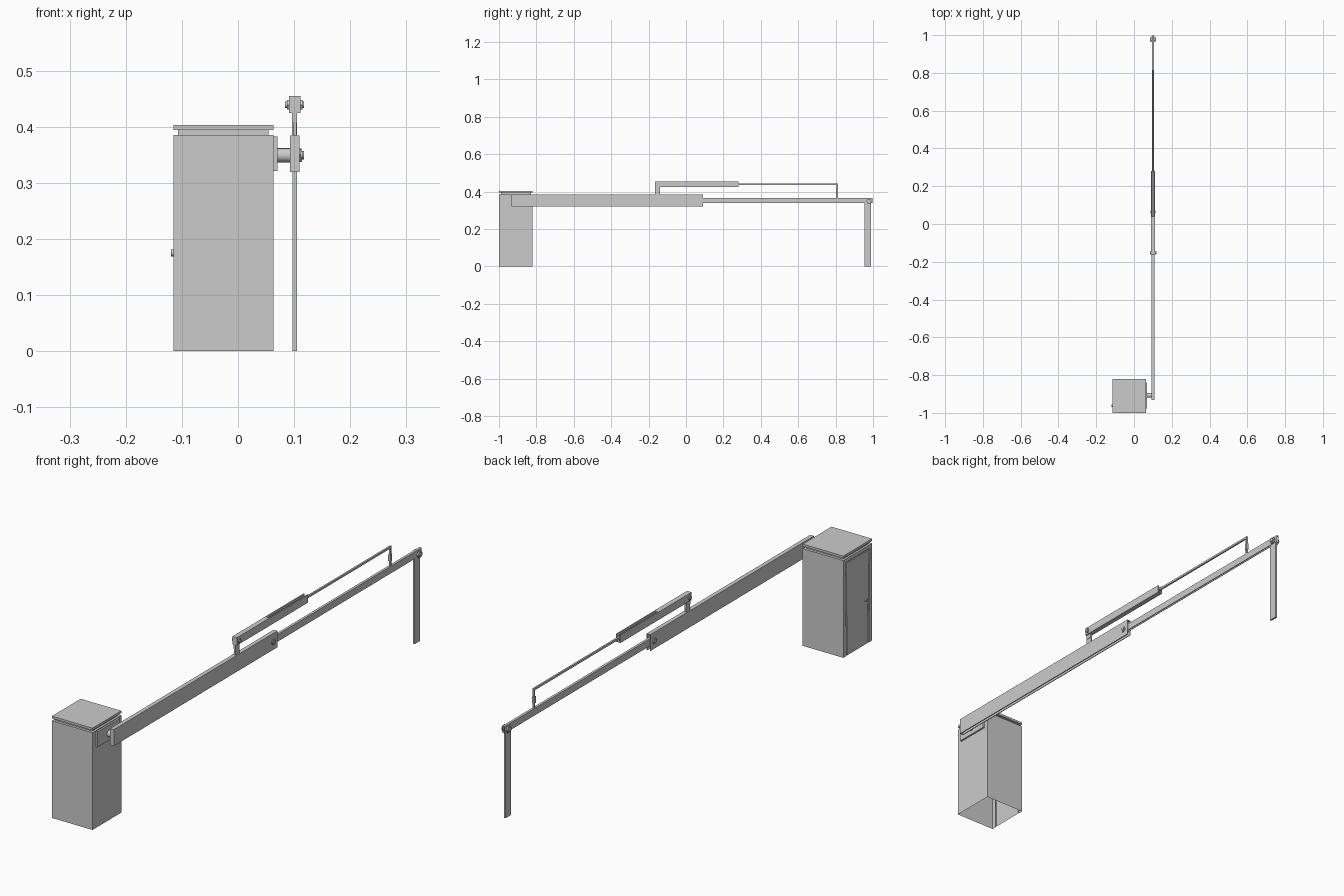
import bpy, bmesh, math
from mathutils import Vector, Matrix

if "Cube" in bpy.data.objects:
    bpy.data.objects.remove(bpy.data.objects["Cube"])

CX = 0.101  # centre line of the boom


def finish(name, bm):
    bmesh.ops.recalc_face_normals(bm, faces=bm.faces)
    me = bpy.data.meshes.new(name)
    bm.to_mesh(me)
    bm.free()
    ob = bpy.data.objects.new(name, me)
    bpy.context.collection.objects.link(ob)
    return ob


def box(name, x0, x1, y0, y1, z0, z1):
    bm = bmesh.new()
    m = Matrix.Translation(((x0 + x1) / 2, (y0 + y1) / 2, (z0 + z1) / 2)) @ \
        Matrix.Diagonal((x1 - x0, y1 - y0, z1 - z0, 1))
    bmesh.ops.create_cube(bm, size=1, matrix=m)
    return finish(name, bm)


def prism_y(name, pts, y0, y1):
    """Extrude an x,z profile along y."""
    bm = bmesh.new()
    f = bm.faces.new([bm.verts.new((x, y0, z)) for x, z in pts])
    r = bmesh.ops.extrude_face_region(bm, geom=[f])
    vs = [g for g in r["geom"] if isinstance(g, bmesh.types.BMVert)]
    bmesh.ops.translate(bm, verts=vs, vec=(0, y1 - y0, 0))
    return finish(name, bm)


def channel(name, w, y0, y1, z_open, z_closed, t):
    """U channel along y, centred on the boom line."""
    h = w / 2
    s = t if z_closed < z_open else -t
    pts = [(-h, z_open), (-h, z_closed), (h, z_closed), (h, z_open),
           (h - t, z_open), (h - t, z_closed + s), (t - h, z_closed + s), (t - h, z_open)]
    return prism_y(name, [(CX + x, z) for x, z in pts], y0, y1)


def rod_x(name, x0, x1, y, z, r, n=24):
    bm = bmesh.new()
    m = Matrix.Translation(((x0 + x1) / 2, y, z)) @ Matrix.Rotation(math.pi / 2, 4, 'Y')
    bmesh.ops.create_cone(bm, cap_ends=True, segments=n, radius1=r, radius2=r,
                          depth=x1 - x0, matrix=m)
    ob = finish(name, bm)
    if n > 8:
        for p in ob.data.polygons:
            p.use_smooth = len(p.vertices) == 4
    return ob


def bolt(name, y, z, r, half):
    """Pin with a hexagonal head and nut."""
    rod_x(name + "_pin", CX - half, CX + half, y, z, r * 0.55, 16)
    for s, part in ((-1, "head"), (1, "nut")):
        a, b = sorted((CX + s * half * 0.45, CX + s * half * 0.8))
        rod_x(f"{name}_{part}", a, b, y, z, r, 6)


# Cabinet: open underneath, with a grooved door on the left
bm = bmesh.new()
m = Matrix.Translation((-0.026, -0.91, 0.1925)) @ Matrix.Diagonal((0.178, 0.18, 0.385, 1))
bmesh.ops.create_cube(bm, size=1, matrix=m)
bm.normal_update()
bottom = [f for f in bm.faces if f.normal.z < -0.9]
bmesh.ops.delete(bm, geom=bottom, context='FACES_ONLY')
door = [f for f in bm.faces if f.normal.x < -0.9]
for thick, dx in ((0.02, 0), (0.0005, 0.004), (0.005, 0), (0.0005, -0.003)):
    bmesh.ops.inset_region(bm, faces=door, thickness=thick)
    bmesh.ops.translate(bm, verts=list({v for f in door for v in f.verts}), vec=(dx, 0, 0))
finish("cabinet", bm)
box("lid_neck", -0.107, 0.054, -0.99, -0.83, 0.385, 0.394)
box("cabinet_lid", -0.115, 0.063, -1.0, -0.82, 0.394, 0.403)
rod_x("door_lock", -0.119, -0.110, -0.962, 0.175, 0.006)

# Drive plate and shaft
box("drive_plate", 0.063, 0.070, -0.978, -0.838, 0.321, 0.382)
rod_x("drive_shaft", 0.068, 0.094, -0.907, 0.349, 0.0125)

# Main boom, open downwards, with end cap
channel("main_boom", 0.0165, -0.933, 0.09, 0.319, 0.384, 0.003)
box("boom_end_cap", CX - 0.0082, CX + 0.0082, -0.933, -0.929, 0.319, 0.3838)
bolt("elbow_bolt", 0.065, 0.350, 0.012, 0.014)

# Folding arm and its hanging support
channel("folding_arm", 0.010, 0.03, 0.998, 0.338, 0.366, 0.002)
box("support_post", CX - 0.004, CX + 0.004, 0.955, 0.99, 0.0, 0.352)
bolt("post_bolt", 0.978, 0.349, 0.014, 0.0165)

# Tie rod assembly above the boom
box("tie_bracket", CX - 0.003, CX + 0.003, -0.165, -0.140, 0.383, 0.440)
box("tie_bracket_collar", CX - 0.0045, CX + 0.0045, -0.165, -0.140, 0.407, 0.425)
box("tie_sleeve", CX - 0.01, CX + 0.01, -0.165, 0.04, 0.424, 0.455)
channel("tie_sleeve_slot", 0.02, 0.04, 0.28, 0.455, 0.424, 0.005)
bolt("tie_bolt", -0.152, 0.439, 0.010, 0.017)
box("tie_rod", CX - 0.0035, CX + 0.0035, 0.04, 0.812, 0.436, 0.444)
box("tie_link", CX - 0.003, CX + 0.003, 0.804, 0.812, 0.364, 0.437)
box("tie_link_collar", CX - 0.0045, CX + 0.0045, 0.802, 0.814, 0.385, 0.412)
